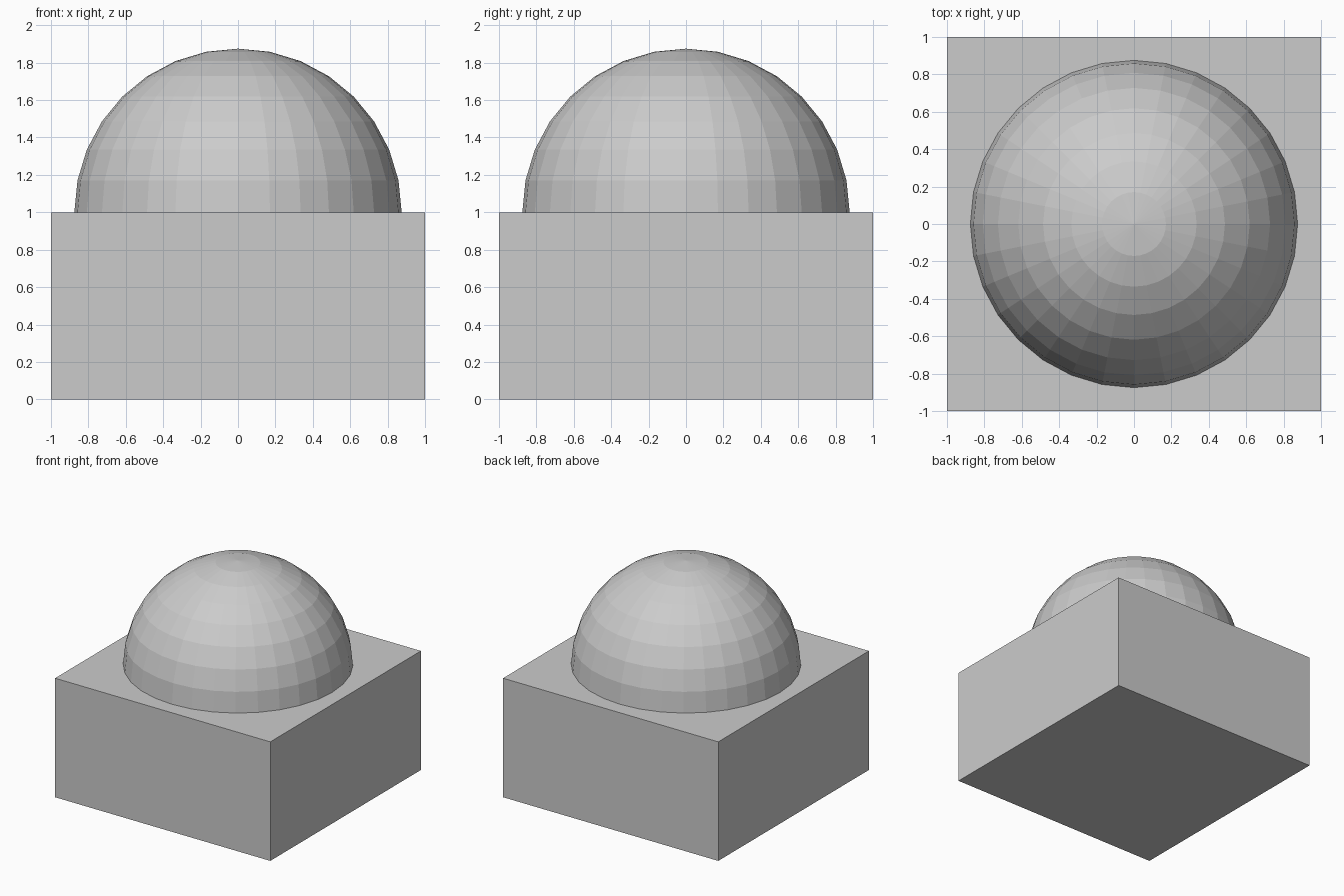
import bpy, bmesh
from mathutils import Matrix

if "Cube" in bpy.data.objects:
    bpy.data.objects.remove(bpy.data.objects["Cube"])

R = 0.875


def make_object(name, bm):
    mesh = bpy.data.meshes.new(name)
    bm.to_mesh(mesh)
    bm.free()
    obj = bpy.data.objects.new(name, mesh)
    bpy.context.collection.objects.link(obj)
    return obj


# Square base block
bm = bmesh.new()
bmesh.ops.create_cube(bm, size=1, matrix=Matrix.Translation((0, 0, 0.5)) @ Matrix.Diagonal((2, 2, 1, 1)))
make_object("base_block", bm)

# Faceted dome: upper half of a sphere resting on the block
bm = bmesh.new()
bmesh.ops.create_uvsphere(bm, u_segments=32, v_segments=16, radius=R)
lower = [v for v in bm.verts if v.co.z < -0.01]
bmesh.ops.delete(bm, geom=lower, context='VERTS')
bmesh.ops.translate(bm, verts=bm.verts, vec=(0, 0, 1))
make_object("dome", bm)
